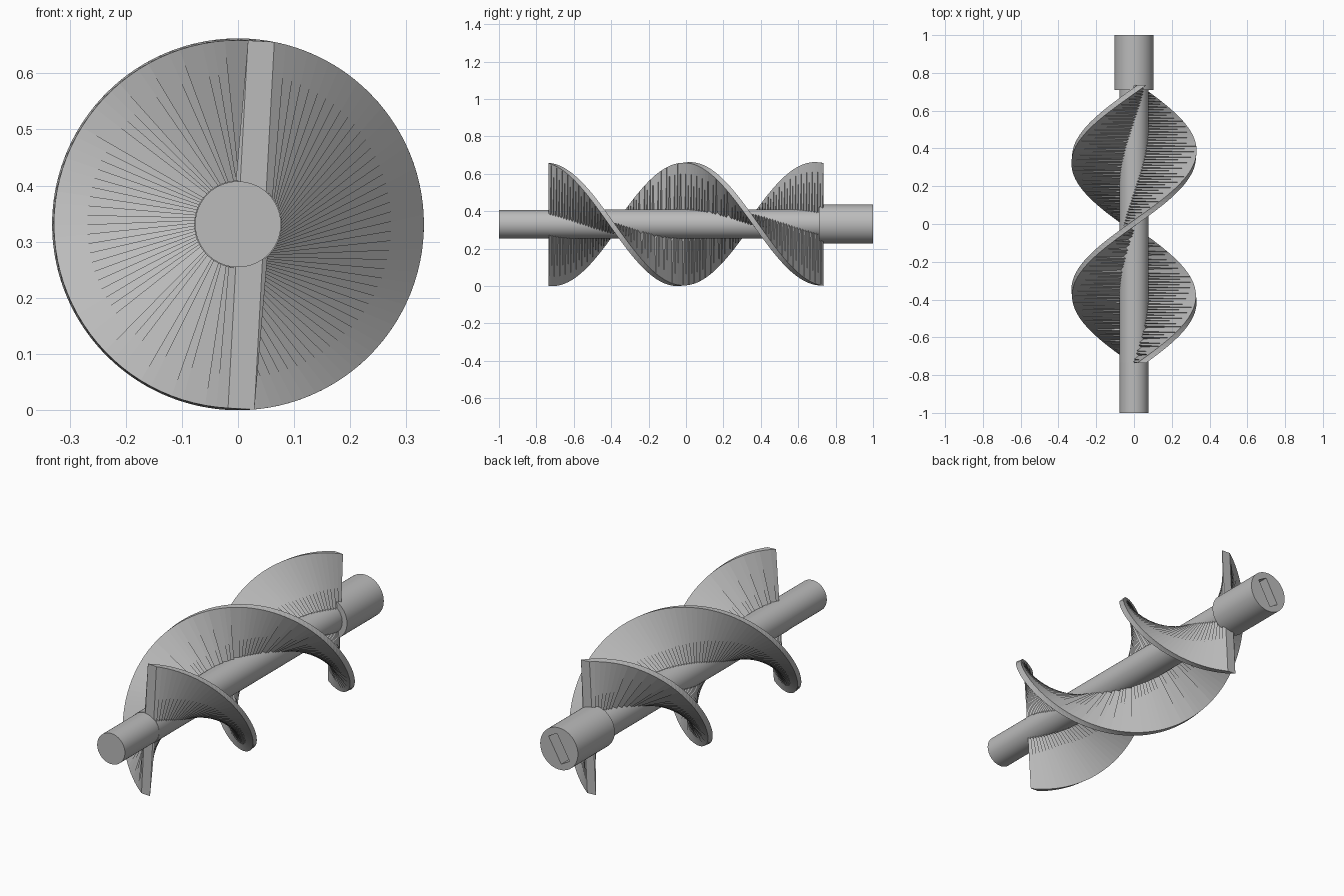
import bpy, bmesh, math
from mathutils import Matrix, Vector

cube = bpy.data.objects.get("Cube")
if cube:
    bpy.data.objects.remove(cube, do_unlink=True)

AXIS_Z = 0.331          # height of the rotation axis
HALF_LENGTH = 0.735     # half length of the screw section
BLADE_R = 0.328
BLADE_T = 0.047
STEPS = 100

steel = bpy.data.materials.new("grey_steel")
steel.use_nodes = True
GREY = (0.5, 0.5, 0.5, 1)
steel.diffuse_color = GREY
steel.node_tree.nodes["Principled BSDF"].inputs["Base Color"].default_value = GREY


def rod(name, radius, y0, y1):
    """Smooth cylinder lying along y on the rotation axis."""
    bpy.ops.mesh.primitive_cylinder_add(
        vertices=64, radius=radius, depth=y1 - y0,
        location=(0, (y0 + y1) / 2, AXIS_Z), rotation=(math.pi / 2, 0, 0))
    ob = bpy.context.object
    ob.name = name
    ob.data.materials.append(steel)
    bpy.ops.object.shade_smooth_by_angle(angle=math.radians(30))
    return ob


# Shaft, slightly thicker core inside the screw, and rear coupling
rod("shaft", 0.0765, -1, 0.76)
rod("screw_core", 0.078, -HALF_LENGTH + 0.003, HALF_LENGTH)
coupling = rod("rear_coupling", 0.104, 0.71, 1)

# Slanted rectangular drive socket in the coupling
bpy.ops.mesh.primitive_cube_add(size=1, location=(0, 1, AXIS_Z),
                                rotation=(0, math.radians(30), 0))
cutter = bpy.context.object
cutter.name = "socket_cutter"
cutter.scale = (0.053, 0.4, 0.14)
cutter.hide_render = True
cut = coupling.modifiers.new("socket", 'BOOLEAN')
cut.object = cutter
cut.solver = 'EXACT'
bpy.context.view_layer.objects.active = coupling
bpy.ops.object.modifier_apply(modifier=cut.name)
bpy.data.objects.remove(cutter, do_unlink=True)

# Twin blades: one flat bar, one edge on the axis plane, twisted a full turn
bm = bmesh.new()
section = [(0, -BLADE_R), (BLADE_T, -BLADE_R), (BLADE_T, BLADE_R), (0, BLADE_R)]
rings = []
for i in range(STEPS + 1):
    t = i / STEPS
    turn = Matrix.Rotation(math.radians(3.1) + math.tau * t, 3, 'Y')
    y = HALF_LENGTH * (2 * t - 1)
    rings.append([bm.verts.new(turn @ Vector((x, 0, z)) + Vector((0, y, AXIS_Z)))
                  for x, z in section])
for low, high in zip(rings, rings[1:]):
    for k in range(4):
        n = (k + 1) % 4
        a, b, c, d = low[k], low[n], high[n], high[k]
        # split each twisted strip along its shorter diagonal
        if (a.co - c.co).length <= (b.co - d.co).length:
            tris = (a, b, c), (a, c, d)
        else:
            tris = (a, b, d), (b, c, d)
        for tri in tris:
            bm.faces.new(tri)
bm.faces.new(rings[0])
bm.faces.new(rings[-1])
bmesh.ops.recalc_face_normals(bm, faces=bm.faces)
mesh = bpy.data.meshes.new("twin_screw_blades")
bm.to_mesh(mesh)
bm.free()
mesh.materials.append(steel)
blades = bpy.data.objects.new("twin_screw_blades", mesh)
bpy.context.collection.objects.link(blades)
